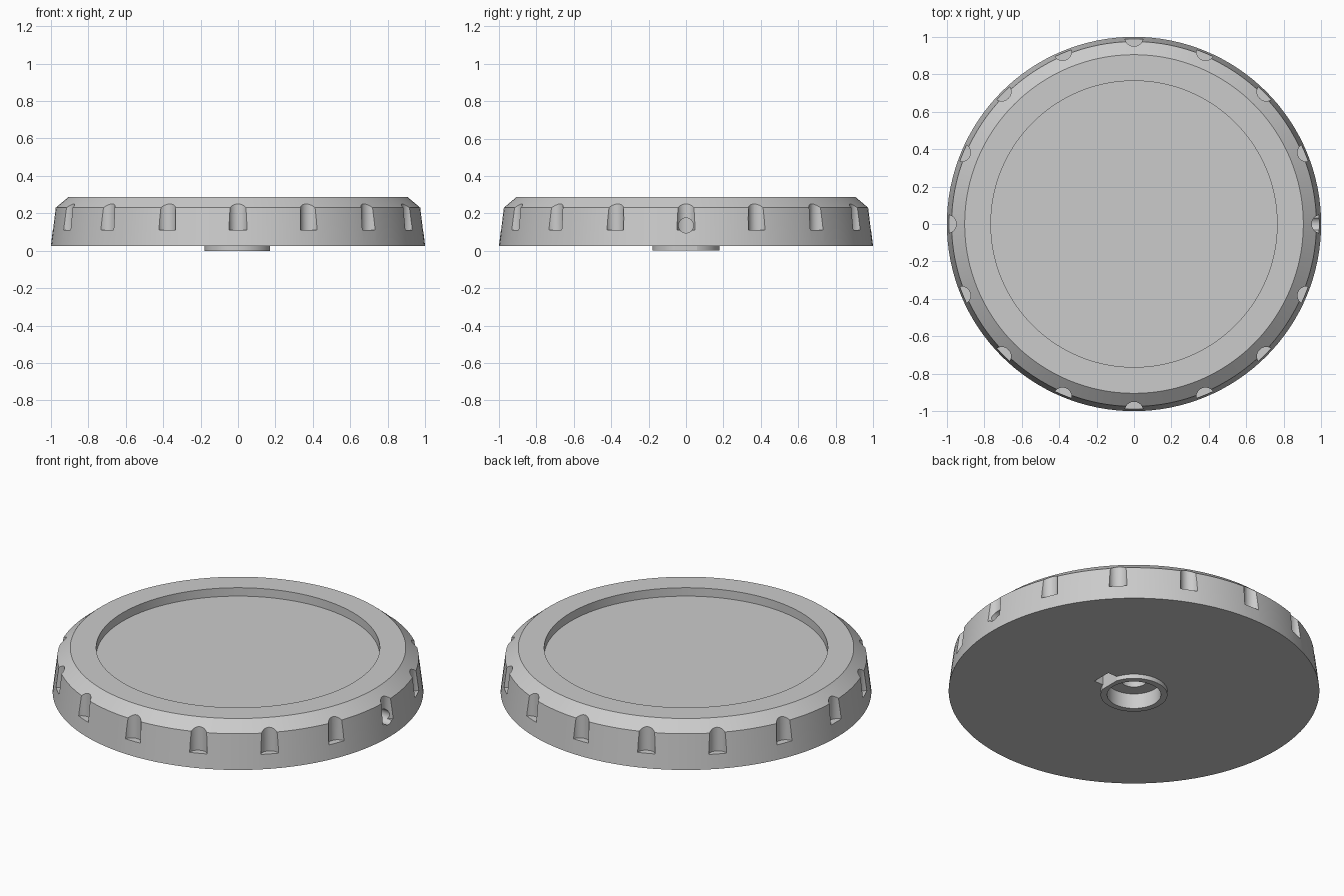
import bpy, bmesh
from math import cos, sin, tau, pi
from mathutils import Matrix

old = bpy.data.objects.get("Cube")
if old:
    bpy.data.objects.remove(old)

grey = bpy.data.materials.new("plain grey")
grey.use_nodes = True
colour = (0.6, 0.6, 0.6, 1)
grey.diffuse_color = colour
grey.node_tree.nodes["Principled BSDF"].inputs["Base Color"].default_value = colour

SIDES = 128


def finish(name, bm):
    bmesh.ops.recalc_face_normals(bm, faces=bm.faces)
    mesh = bpy.data.meshes.new(name)
    bm.to_mesh(mesh)
    bm.free()
    mesh.materials.append(grey)
    obj = bpy.data.objects.new(name, mesh)
    bpy.context.collection.objects.link(obj)
    return obj


def lathe(name, profile):
    """Revolve (radius, height) points and cap both ends."""
    bm = bmesh.new()
    rings = [[bm.verts.new((r * cos(tau * i / SIDES), r * sin(tau * i / SIDES), z))
              for i in range(SIDES)] for r, z in profile]
    for a, b in zip(rings, rings[1:]):
        for i in range(SIDES):
            j = (i + 1) % SIDES
            bm.faces.new((a[i], a[j], b[j], b[i]))
    bm.faces.new(rings[0])
    bm.faces.new(rings[-1])
    return finish(name, bm)


def add_cylinder(bm, radius, depth, matrix):
    bmesh.ops.create_cone(bm, cap_ends=True, segments=32, radius1=radius,
                          radius2=radius, depth=depth, matrix=matrix)


# Knob body: stepped shaft bore, bottom boss, tapered rim, chamfer, top recess
knob = lathe("knob_body", [
    (0.07, 0.19), (0.07, 0.09), (0.145, 0.09), (0.145, 0), (0.18, 0),
    (0.18, 0.026), (1, 0.026), (0.975, 0.23), (0.905, 0.288),
    (0.765, 0.288), (0.765, 0.238)])

# Grip notches around the rim
bm = bmesh.new()
for k in range(16):
    spot = Matrix.Rotation(tau * k / 16, 4, "Z") @ Matrix.Translation((1, 0, 0.26))
    add_cylinder(bm, 0.05, 0.3, spot)
cutters = [finish("grip_notch_cutter", bm)]

# Set screw hole from the side into the shaft bore
bm = bmesh.new()
add_cylinder(bm, 0.04, 1.05, Matrix.Translation((0.565, 0, 0.135)) @ Matrix.Rotation(pi / 2, 4, "Y"))
cutters.append(finish("screw_hole_cutter", bm))

# Nut slot beside the boss, open at the bottom
bm = bmesh.new()
bmesh.ops.create_cube(bm, size=1, matrix=Matrix.Translation((0.2, 0, 0.085))
                      @ Matrix.Diagonal((0.06, 0.115, 0.21, 1)))
cutters.append(finish("nut_slot_cutter", bm))

bpy.context.view_layer.objects.active = knob
for cutter in cutters:
    mod = knob.modifiers.new(cutter.name, "BOOLEAN")
    mod.operation = "DIFFERENCE"
    mod.solver = "EXACT"
    mod.object = cutter
    bpy.ops.object.modifier_apply(modifier=mod.name)
    bpy.data.objects.remove(cutter)

bpy.ops.object.select_all(action="DESELECT")
knob.select_set(True)
bpy.ops.object.shade_smooth_by_angle(angle=pi / 9)
